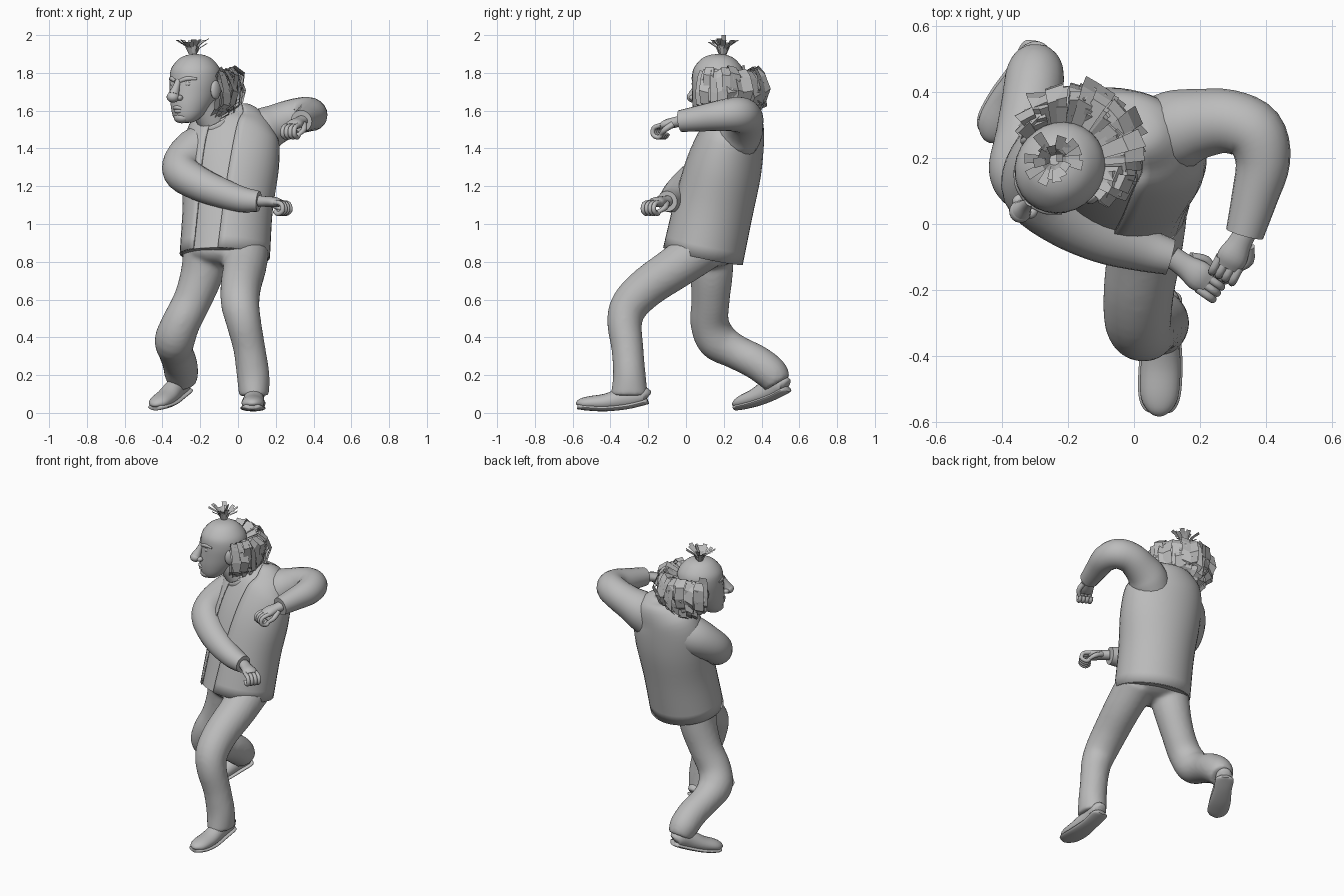
import bpy, bmesh, math, random
from mathutils import Vector, Matrix

random.seed(4)
cube = bpy.data.objects.get("Cube")
if cube:
    bpy.data.objects.remove(cube)

GREY = (0.5, 0.5, 0.5, 1)
mat = bpy.data.materials.new("plain grey")
mat.use_nodes = True
mat.diffuse_color = GREY
mat.node_tree.nodes["Principled BSDF"].inputs["Base Color"].default_value = GREY
X, Y, Z = Vector((1, 0, 0)), Vector((0, 1, 0)), Vector((0, 0, 1))
HEAD = Matrix.Translation((-0.225, 0.17, 0)) @ Matrix.Rotation(math.radians(-42), 4, "Z")


def finish(name, bm, smooth=True, matrix=None):
    if matrix:
        bm.transform(matrix)
    mesh = bpy.data.meshes.new(name)
    for f in bm.faces:
        f.smooth = smooth
    bm.to_mesh(mesh)
    bm.free()
    mesh.materials.append(mat)
    ob = bpy.data.objects.new(name, mesh)
    bpy.context.collection.objects.link(ob)
    if smooth:
        bpy.ops.object.select_all(action="DESELECT")
        ob.select_set(True)
        bpy.context.view_layer.objects.active = ob
        bpy.ops.object.shade_smooth_by_angle(angle=math.radians(50))
    return ob


def spline(points, steps):
    """Smooth interpolation through points that also carry their radii."""
    p = [Vector(q if len(q) == 5 else (*q, q[3])) for q in points]
    p = [2 * p[0] - p[1]] + p + [2 * p[-1] - p[-2]]
    out = []
    for a, b, c, d in zip(p, p[1:], p[2:], p[3:]):
        for k in range(steps):
            t = k / steps
            out.append((2 * b + (c - a) * t + (2 * a - 5 * b + 4 * c - d) * t * t
                        + (3 * b - a - 3 * c + d) * t ** 3) / 2)
    return out + [p[-2]]


def tube(name, points, ref, sides=20, steps=4, flat=False, gap=(), cap=True, matrix=None,
         grow=0, twist=0):
    """Loft of ellipses: first radius along ref, second across it."""
    path = spline(points, steps)
    bm = bmesh.new()
    rings = []
    for i, q in enumerate(path):
        t = (path[min(i + 1, len(path) - 1)].xyz - path[max(i - 1, 0)].xyz).normalized()
        t = Z if flat else t
        u = (ref - t * ref.dot(t)).normalized()
        v = t.cross(u)
        ra, rb = max(q[3] + grow, .002), max(q[4] + grow, .002)
        turn = twist * i / len(path)
        rings.append([bm.verts.new(q.xyz + u * ra * math.cos(a) + v * rb * math.sin(a))
                      for a in (math.tau * k / sides + turn for k in range(sides))])
    for lo, hi in zip(rings, rings[1:]):
        for k in range(sides):
            if k not in gap:
                j = (k + 1) % sides
                bm.faces.new((lo[k], lo[j], hi[j], hi[k]))
    if cap:
        bm.faces.new(rings[0][::-1])
        bm.faces.new(rings[-1])
    return finish(name, bm, matrix=matrix)


def ball(name, centre, size, matrix=None):
    bm = bmesh.new()
    bmesh.ops.create_uvsphere(bm, u_segments=20, v_segments=12, radius=1)
    bm.transform(Matrix.Translation(centre) @ Matrix.Diagonal((*size, 1)))
    return finish(name, bm, matrix=matrix)


# Torso: shirt inside, jacket with an open front over it
TORSO = [(-.07, .09, .83, .24, .215), (-.055, .145, 1.08, .24, .21), (-.04, .2, 1.3, .258, .2),
         (-.03, .245, 1.46, .25, .17), (-.01, .275, 1.55, .2, .135), (0, .285, 1.61, .12, .09),
         (0, .29, 1.63, .02, .02)]
chest = Vector((.97, -.15, .12))
turn = math.radians(25)
tube("shirt", TORSO, chest, 40, grow=-.012, twist=turn)
jacket = tube("jacket", TORSO, chest, 40, gap=range(26, 30), cap=False, twist=turn)
jacket.modifiers.new("cloth", "SOLIDIFY").thickness = .008
tube("neck", [(-.08, .24, 1.44, .09), (-.13, .2, 1.53, .075), (-.19, .17, 1.64, .08)], X)
collar = tube("collar", [(-.08, .225, 1.45, .14, .125), (-.105, .21, 1.51, .105, .1),
                         (-.125, .2, 1.55, .092, .09)], X, 24, cap=False)
collar.modifiers.new("cloth", "SOLIDIFY").thickness = .008

# Trousers: seat and legs fused into one cloth surface
seat = ball("trouser_seat", (-.065, .115, .865), (.215, .175, .1))
left = tube("left_trouser_leg", [(.045, .1, .88, .125), (.035, -.055, .77, .115),
            (.015, -.2, .67, .108), (.012, -.295, .575, .102), (.03, -.325, .48, .093),
            (.06, -.31, .34, .085), (.08, -.3, .2, .087), (.085, -.3, .09, .08, .1)], X)
right = tube("right_trouser_leg", [(-.165, .13, .88, .125), (-.19, .135, .74, .114),
             (-.24, .13, .6, .102), (-.3, .125, .48, .102), (-.335, .165, .385, .107),
             (-.33, .26, .325, .092), (-.31, .37, .27, .092), (-.3, .45, .21, .09),
             (-.295, .485, .155, .075)], X)
for ob in (left, right, seat):
    ob.select_set(True)
bpy.context.view_layer.objects.active = seat
bpy.ops.object.join()
seat.name = "trousers"
fuse = seat.modifiers.new("fuse", "REMESH")
fuse.mode = "VOXEL"
fuse.voxel_size = .012
fuse.use_smooth_shade = True
soften = seat.modifiers.new("soften", "SMOOTH")
soften.iterations = 8


# Shoes: rounded upper on a flat sole that curves up at both ends
def shoe(side, heel, toe, arch):
    heel, toe = Vector(heel), Vector(toe)
    along = toe - heel
    across = along.cross(Z).normalized()
    up = across.cross(along).normalized()
    plan = [(0, .025, .03), (.06, .05, .048), (.3, .05, .058), (.6, .06, .045),
            (.85, .058, .036), (.97, .04, .026), (1, .014, .014)]

    def at(f, h):
        return heel + along * f + up * (h + arch * (f - .65) ** 2)
    tube(side + "_shoe", [(*at(f, h + .004), w, h) for f, w, h in plan], across)
    tube(side + "_sole", [(*at(f * 1.02 - .01, .016), w + .006, .016) for f, w, h in plan], across)


shoe("left", (.09, -.205, .008), (.075, -.57, .008), .09)
shoe("right", (-.275, .545, .085), (-.435, .27, .006), .06)

# Sleeves
tube("left_sleeve", [(.06, .25, 1.42, .12), (.13, .285, 1.49, .122), (.205, .305, 1.53, .105),
     (.29, .31, 1.565, .096), (.365, .275, 1.58, .093), (.39, .19, 1.575, .083),
     (.365, .08, 1.56, .07), (.335, -.03, 1.545, .058)], Z)
tube("right_sleeve", [(-.14, .26, 1.42, .13), (-.23, .22, 1.38, .122), (-.295, .15, 1.32, .104),
     (-.29, .085, 1.265, .098), (-.2, .015, 1.21, .09), (-.09, -.04, 1.165, .08),
     (.02, -.075, 1.13, .068), (.11, -.1, 1.12, .055)], Z)


# Hands: palm, four curled fingers and a thumb
def hand(side, wrist, aim, thumb):
    wrist, d = Vector(wrist), Vector(aim).normalized()
    s = d.cross(Z).normalized()
    n = s.cross(d)

    def at(f, g, h):
        return wrist + d * f + s * g + n * h
    tube(side + "_palm", [(*at(-.02, 0, 0), .034, .03), (*at(.03, 0, 0), .036, .028),
         (*at(.08, 0, 0), .046, .027), (*at(.115, 0, -.005), .04, .018)], s, 14)
    for k in range(4):
        g = (k - 1.5) * .023
        bend = [(.1, 0), (.145, -.006), (.157, -.04), (.127, -.06), (.105, -.045)]
        tube(f"{side}_finger_{k + 1}", [(*at(f, g, h), .0125) for f, h in bend], s, 10, 3)
    tube(side + "_thumb", [(*at(.03, thumb * .03, -.01), .017), (*at(.075, thumb * .05, -.03), .015),
         (*at(.115, thumb * .035, -.05), .01)], s, 10, 3)


hand("left", (.335, -.03, 1.545), (-.42, -.8, -.2), -1)
hand("right", (.13, -.11, 1.12), (.8, -.56, -.05), -1)

# Head and face, built facing forward and then turned
tube("head", [(0, -.085, 1.535, .015, .015), (0, -.08, 1.542, .05, .045), (0, -.06, 1.575, .08, .083),
     (0, -.03, 1.63, .105, .12), (0, -.01, 1.69, .122, .138), (0, 0, 1.76, .133, .143),
     (0, 0, 1.82, .126, .135), (0, 0, 1.87, .09, .096), (0, 0, 1.893, .05, .052),
     (0, 0, 1.9, .004, .004)], X, 28, flat=True, matrix=HEAD)
tube("nose_bridge", [(0, -.135, 1.76, .016), (0, -.155, 1.72, .02), (0, -.172, 1.685, .03)], X, 12, matrix=HEAD)
ball("nose_tip", (0, -.178, 1.672), (.034, .034, .029), HEAD)
tube("upper_lip", [(-.05, -.115, 1.605, .006), (0, -.15, 1.617, .011), (.05, -.115, 1.605, .006)], Z, 10, matrix=HEAD)
tube("lower_lip", [(-.045, -.115, 1.6, .006), (0, -.145, 1.598, .012), (.045, -.115, 1.6, .006)], Z, 10, matrix=HEAD)
ball("chin", (0, -.11, 1.563), (.045, .037, .03), HEAD)
for name, s in (("left", 1), ("right", -1)):
    ball(name + "_eye", (s * .05, -.117, 1.742), (.022, .018, .016), HEAD)
    ball(name + "_nostril", (s * .028, -.157, 1.668), (.016, .02, .015), HEAD)
    ball(name + "_ear", (s * .134, .01, 1.71), (.018, .034, .05), HEAD)
    tube(name + "_brow", [(s * .015, -.138, 1.757, .011), (s * .055, -.123, 1.77, .013),
         (s * .095, -.095, 1.768, .007)], Z, 10, matrix=HEAD)


# Hair: flat ribbons following a path
def ribbon(bm, path, across, widths):
    rows = [[bm.verts.new(p - across * w / 2), bm.verts.new(p + across * w / 2)]
            for p, w in zip(path, widths)]
    for a, b in zip(rows, rows[1:]):
        bm.faces.new((a[0], a[1], b[1], b[0]))


bm = bmesh.new()
centre = Vector((-.225, .17, 0))
for layer in range(4):
    for k in range(20):
        off = -76 + 156 * k / 19 + random.uniform(-4, 4)
        a = math.radians(48 + off)
        out = Vector((math.cos(a), math.sin(a), 0))
        full = .175 + .105 * max(0, math.cos(math.radians(off))) - .018 * layer
        drop = random.uniform(-.02, .02) - .018 * layer
        shape = [(.125, 1.775), (.6 * full + .05, 1.825), (.95 * full, 1.785),
                 (full, 1.71), (.92 * full, 1.645), (.72 * full, 1.61)]
        path = [centre + out * (r + random.uniform(-.014, .014)) + Z * (z + drop) for r, z in shape]
        across = (out.cross(Z) + Z * random.uniform(-.4, .4) + out * random.uniform(-.3, .3)).normalized()
        ribbon(bm, path, across, [.035, .05, .06, .06, .055, .03])
finish("back_hair", bm, False)

bm = bmesh.new()
for k in range(18):
    a = k * 2.4
    out = Vector((math.cos(a), math.sin(a), 0))
    reach, rise = random.uniform(.03, .085), random.uniform(.05, .085)
    root = Vector((-.24, .195, 1.885)) + out * .012
    path = [root, root + out * reach * .35 + Z * rise * .75, root + out * reach + Z * (rise + .012)]
    path[2].z = min(path[2].z, 1.993)
    ribbon(bm, path, out.cross(Z), [.014, .022, .03])
spike = Vector((-.235, .2, 1.89))
ribbon(bm, [spike, spike + Z * .06, spike + Z * .11 + X * .02], Y, [.012, .022, .026])
finish("top_tuft", bm, False)
